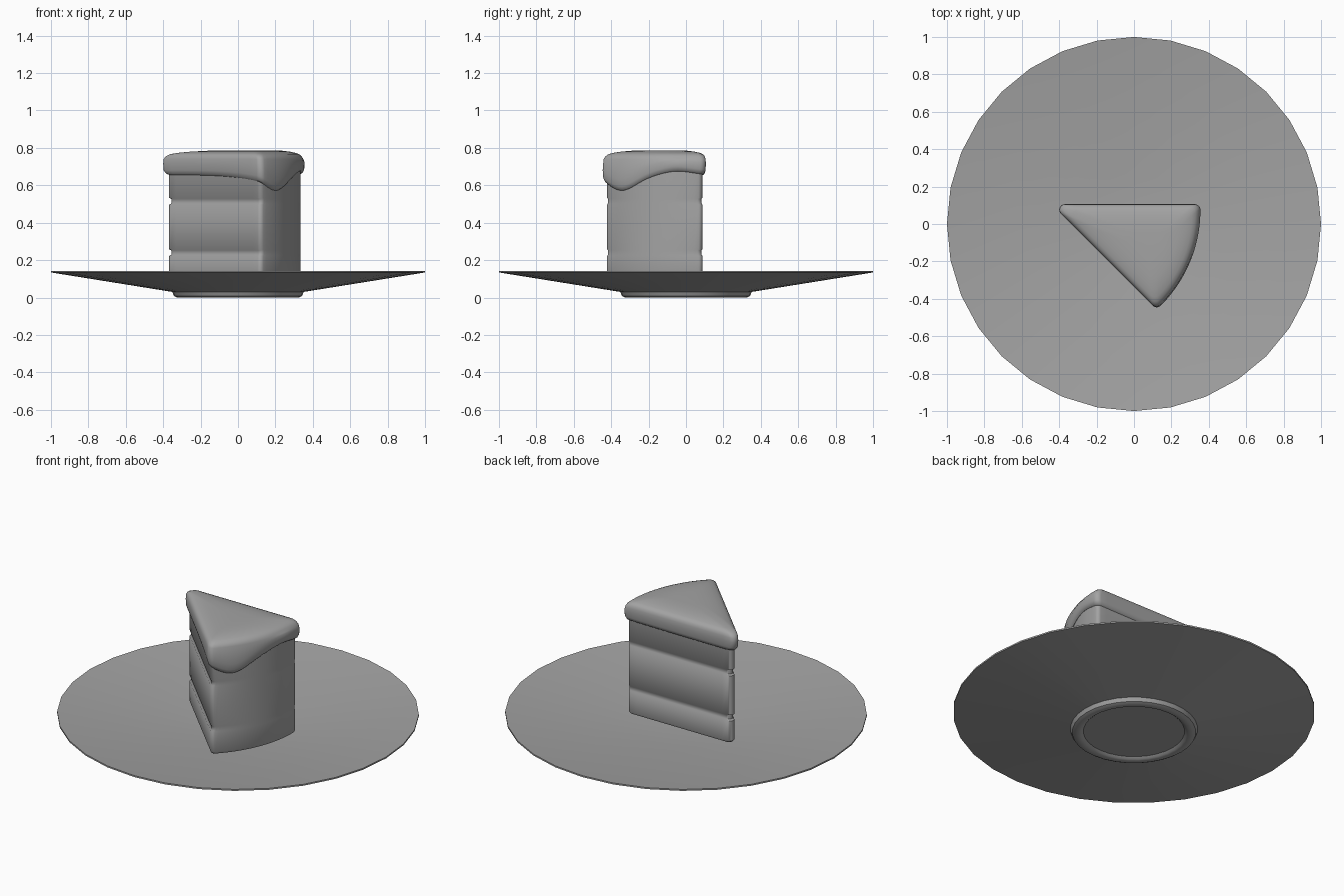
import bpy, bmesh, math
from mathutils import Vector

if "Cube" in bpy.data.objects:
    bpy.data.objects.remove(bpy.data.objects["Cube"])

grey = bpy.data.materials.new("plain_grey")
grey.use_nodes = True
colour = (0.37, 0.37, 0.37, 1)
grey.diffuse_color = colour
grey.node_tree.nodes["Principled BSDF"].inputs["Base Color"].default_value = colour

HALF = math.radians(22.5)
TIP = Vector((-0.44, 0.105))
RADIUS = 0.80


def polar(degrees, length):
    a = math.radians(degrees)
    return Vector((math.cos(a), math.sin(a))) * length


def wedge(inset, rounding, extra=0.0):
    """Rounded slice outline; extra moves only the curved side outward."""
    k = inset + rounding
    shift = k / math.sin(HALF)
    tip = TIP + polar(-22.5, shift)
    r = RADIUS - k - shift + extra
    front, back = tip + polar(-45, r), tip + polar(0, r)
    pts = []

    def edge(a, b, normal, n=16):
        pts.extend(a.lerp(b, i / n) + polar(normal, rounding) for i in range(n))

    def arc(c, start, end, length, n):
        pts.extend(c + polar(start + (end - start) * i / n, length) for i in range(n))

    edge(tip, front, -135)
    arc(front, -135, -45, rounding, 5)
    arc(tip, -45, 0, r + rounding, 24)
    arc(back, 0, 90, rounding, 5)
    edge(back, tip, 90)
    arc(tip, 90, 225, rounding, 6)
    return pts


def loft(name, rings, angle, cap=True):
    """Skin a list of equal-sized rings and cap both ends."""
    bm = bmesh.new()
    loops = [[bm.verts.new(p) for p in ring] for ring in rings]
    n = len(loops[0])
    for low, high in zip(loops, loops[1:]):
        for i in range(n):
            j = (i + 1) % n
            bm.faces.new((low[i], low[j], high[j], high[i]))
    bm.faces.new(loops[0][::-1])
    bm.faces.new(loops[-1])
    bmesh.ops.recalc_face_normals(bm, faces=bm.faces[:])
    mesh = bpy.data.meshes.new(name)
    bm.to_mesh(mesh)
    bm.free()
    obj = bpy.data.objects.new(name, mesh)
    bpy.context.collection.objects.link(obj)
    mesh.materials.append(grey)
    bpy.ops.object.select_all(action="DESELECT")
    obj.select_set(True)
    bpy.context.view_layer.objects.active = obj
    bpy.ops.object.shade_smooth_by_angle(angle=math.radians(angle))
    return obj


# Plate: turned profile from the recessed underside, round the rim, to the centre
plate_profile = [(0.28, 0.014), (0.292, 0.004), (0.305, 0), (0.325, 0), (0.342, 0.008),
                 (0.352, 0.03), (1.0, 0.134), (1.0, 0.143), (0.27, 0.056)]
loft("plate", [[(r * math.cos(math.tau * i / 32), r * math.sin(math.tau * i / 32), z)
                for i in range(32)] for r, z in plate_profile], 35)

# Cake body: filling grooves run only along the two cut sides
body_rings = [(0.084, 0.03, 0), (0.088, 0.022, 0), (0.1, 0.017, 0)]
for groove in (0.24, 0.515):
    body_rings += [(groove - 0.018, 0.017, 0), (groove - 0.012, 0.022, 0.005),
                   (groove + 0.012, 0.022, 0.005), (groove + 0.018, 0.017, 0)]
body_rings.append((0.73, 0.017, 0))
loft("cake_body", [[(p.x, p.y, z) for p in wedge(d, 0.022, e)]
                   for z, d, e in body_rings], 40)


# Icing: lower edge droops near the front of the curved side
def hem(p):
    v = p - TIP
    th = math.degrees(math.atan2(v.y, v.x))
    reach = min(1, v.length / 0.78) ** 4
    droop = 0.083 * math.exp(-((th + 35) / 10) ** 2)
    lift = 0.02 * math.exp(-((th + 11) / 8) ** 2)
    return 0.655 + reach * (lift - droop)


icing = []
for rise, d in ((0.012, 0.03), (0, 0.014), (0.006, 0.006), (0.025, 0), (0.06, -0.001)):
    icing.append([(p.x, p.y, hem(p) + rise) for p in wedge(d, 0.03)])
for z, d, e in ((0.74, 0, -0.004), (0.755, 0.005, -0.008), (0.766, 0.014, -0.01),
                (0.773, 0.03, -0.01), (0.78, 0.06, -0.005), (0.785, 0.1, 0), (0.787, 0.15, 0)):
    icing.append([(p.x, p.y, z) for p in wedge(d, 0.03, e)])
loft("icing", icing, 50)
